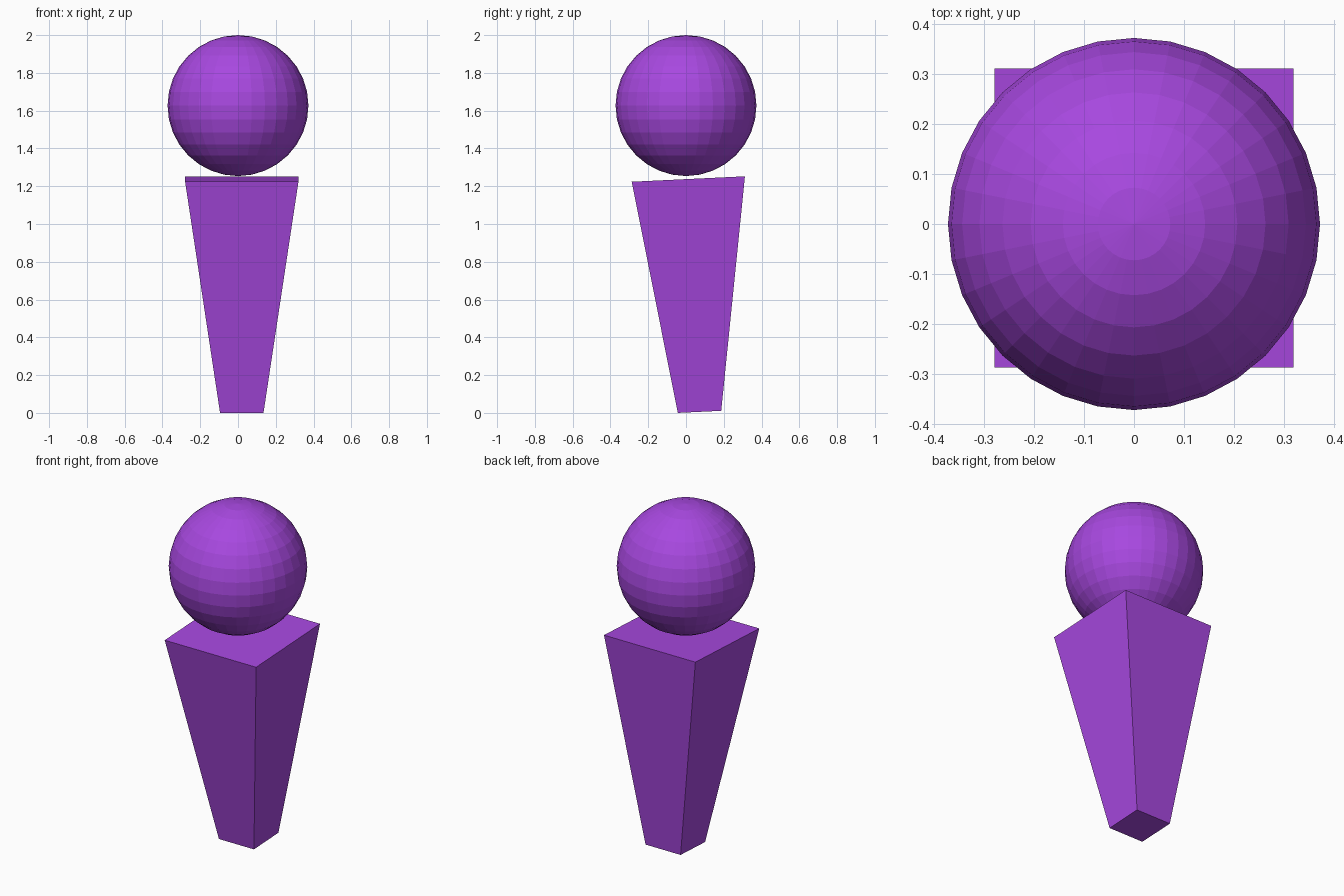
import bpy, math

if "Cube" in bpy.data.objects:
    bpy.data.objects.remove(bpy.data.objects["Cube"])

purple = bpy.data.materials.new("purple")
purple.diffuse_color = (0.39, 0.065, 0.745, 1)
purple.use_nodes = True
purple.node_tree.nodes["Principled BSDF"].inputs["Base Color"].default_value = purple.diffuse_color


def finish(name):
    obj = bpy.context.object
    obj.name = name
    obj.data.materials.append(purple)
    return obj


# Round head, flat shaded
bpy.ops.mesh.primitive_uv_sphere_add(segments=32, ring_count=16, radius=0.373,
                                     location=(0, 0, 1.627))
finish("head")

# Tapered square body: a four-sided cone turned square to the axes, then tilted
bpy.ops.mesh.primitive_cone_add(vertices=4, radius1=0.23 / math.sqrt(2),
                                radius2=0.60 / math.sqrt(2), depth=1.234,
                                location=(0.02, 0.042, 0.6218),
                                rotation=(math.radians(2.75), 0, 0))
body = finish("body")
for v in body.data.vertices:
    x, y, z = v.co
    c = math.sqrt(0.5)
    v.co = ((x - y) * c, (x + y) * c, z)
